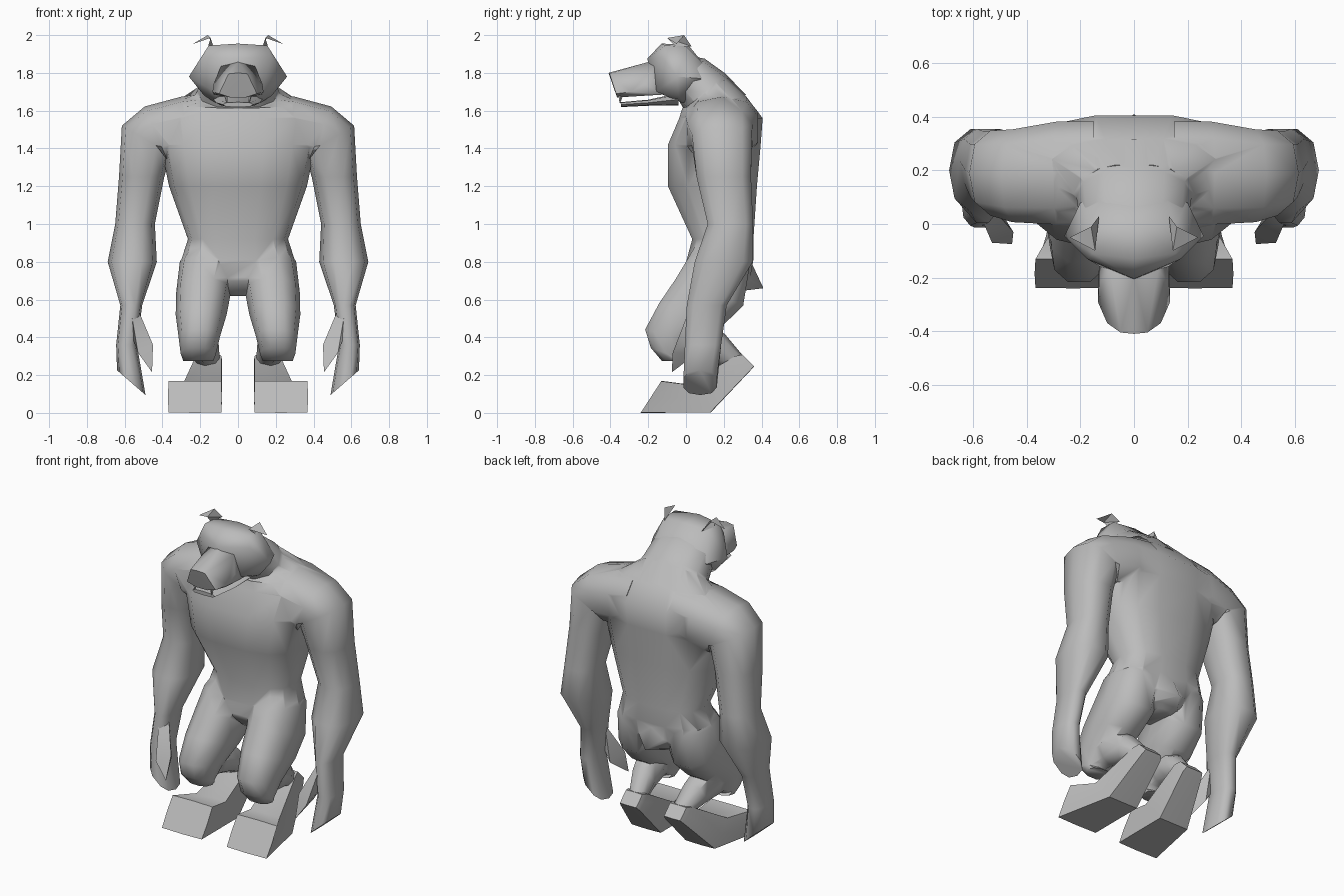
import bpy, bmesh, math
from mathutils import Vector, Matrix

if "Cube" in bpy.data.objects:
    bpy.data.objects.remove(bpy.data.objects["Cube"])

fur = bpy.data.materials.new("plain grey")
fur.diffuse_color = (0.5, 0.5, 0.5, 1)
fur.use_nodes = True
fur.node_tree.nodes["Principled BSDF"].inputs["Base Color"].default_value = fur.diffuse_color


def finish(name, bm, mirror=False, angle=50):
    bmesh.ops.recalc_face_normals(bm, faces=bm.faces[:])
    me = bpy.data.meshes.new(name)
    bm.to_mesh(me)
    bm.free()
    me.materials.append(fur)
    me.shade_smooth()
    me.set_sharp_from_angle(angle=math.radians(angle))
    ob = bpy.data.objects.new(name, me)
    bpy.context.collection.objects.link(ob)
    if mirror:
        mod = ob.modifiers.new("mirror", 'MIRROR')
        mod.use_axis = (True, False, False)
        mod.use_mirror_merge = False
    return ob


def loft(name, rings, n=10, p=2.0, mirror=False, axis='X', angle=50):
    """Skin rings of (x, y, z, half width, half depth, turn in degrees)."""
    bm = bmesh.new()
    loops = []
    for x, y, z, a, b, turn in rings:
        rot = Matrix.Rotation(math.radians(turn), 3, axis)
        loop = []
        for i in range(n):
            t = 2 * math.pi * i / n
            c, s = math.cos(t), math.sin(t)
            c = 0 if abs(c) < 1e-6 else math.copysign(abs(c) ** (2 / p), c)
            s = 0 if abs(s) < 1e-6 else math.copysign(abs(s) ** (2 / p), s)
            loop.append(bm.verts.new(Vector((x, y, z)) + rot @ Vector((a * c, b * s, 0))))
        loops.append(loop)
    for l0, l1 in zip(loops, loops[1:]):
        for i in range(n):
            j = (i + 1) % n
            bm.faces.new((l0[i], l0[j], l1[j], l1[i]))
    bm.faces.new(loops[0])
    bm.faces.new(loops[-1])
    return finish(name, bm, mirror, angle)


def hull(name, points, mirror=False, both=False, angle=30):
    """Convex shape; both=True also adds the left twin of every point."""
    bm = bmesh.new()
    for x, y, z in points:
        bm.verts.new((x, y, z))
        if both and x > 0:
            bm.verts.new((-x, y, z))
    bmesh.ops.convex_hull(bm, input=bm.verts[:])
    return finish(name, bm, mirror, angle)


def fuse(base, parts, angle):
    """Weld parts into base as one skin and drop the helpers."""
    for part in parts:
        mod = base.modifiers.new("weld", 'BOOLEAN')
        mod.operation, mod.solver, mod.object = 'UNION', 'EXACT', part
    dg = bpy.context.evaluated_depsgraph_get()
    me = bpy.data.meshes.new_from_object(base.evaluated_get(dg))
    base.modifiers.clear()
    base.data = me
    for part in parts:
        bpy.data.objects.remove(part)
    me.shade_smooth()
    me.set_sharp_from_angle(angle=math.radians(angle))


# Trunk from crotch to the base of the neck
body = loft("body", [
    (0, .19, .62, .07, .10, 0),
    (0, .18, .70, .22, .16, 0),
    (0, .18, .81, .30, .18, 0),
    (0, .195, .92, .265, .165, 0),
    (0, .14, 1.20, .365, .24, 0),
    (0, .15, 1.42, .41, .25, 0),
    (0, .185, 1.56, .43, .225, 0),
    (0, .15, 1.645, .33, .175, 10),
    (0, .10, 1.69, .21, .15, 35)], n=14, p=2.7)

# Neck running forward into the skull
neck = loft("neck", [
    (0, .16, 1.62, .28, .17, 22),
    (0, .10, 1.70, .215, .145, 42),
    (0, .03, 1.765, .205, .13, 58),
    (0, -.03, 1.79, .17, .11, 70)], n=12, p=2.2)

# Arms: shoulder, elbow, wrist, slanted fingers
arm = loft("arm", [
    (.15, .20, 1.53, .16, .19, 90),
    (.28, .19, 1.50, .175, .20, 97),
    (.43, .18, 1.47, .165, .18, 113),
    (.485, .19, 1.445, .15, .165, 150),
    (.51, .20, 1.25, .12, .15, 180),
    (.545, .235, 1.00, .105, .125, 180),
    (.56, .20, .80, .13, .16, 180),
    (.565, .11, .57, .058, .11, 180),
    (.59, .09, .36, .055, .10, 180),
    (.565, .075, .16, .10, .092, 139)], n=10, p=2.5, mirror=True, axis='Y')

# Legs: forward thigh with the shin folded back beneath it
thigh = loft("thigh", [
    (.14, .195, .92, .10, .13, 0),
    (.16, .175, .80, .148, .17, -8),
    (.182, .125, .64, .145, .20, -22),
    (.195, .025, .52, .135, .185, -20),
    (.205, -.08, .405, .11, .147, -15),
    (.21, -.105, .315, .094, .09, -20),
    (.21, -.07, .275, .08, .06, 0)], n=10, p=2.4, mirror=True)
shin = loft("shin", [
    (.205, -.08, .37, .07, .08, 80),
    (.20, .06, .39, .095, .11, 75),
    (.18, .17, .34, .08, .085, 65),
    (.155, .27, .265, .058, .05, 55)], n=8, mirror=True)

# Broad pointed tail stub
tail = hull("tail", [(.16, .29, .74), (0, .335, .82), (0, .41, .66),
                     (.11, .25, .64), (0, .22, .70)], both=True)
fuse(body, [neck, arm, thigh, shin, tail], 60)

# Skull: flat crown, jutting brow, pointed cheeks
hull("head", [(.155, 0, 1.94), (.155, -.11, 1.945), (0, -.13, 1.955), (0, .01, 1.95),
              (.175, -.13, 1.885), (0, -.205, 1.875), (.26, -.045, 1.78),
              (.20, .08, 1.77), (.12, .10, 1.84), (.125, -.16, 1.70),
              (.18, -.04, 1.68), (.10, .01, 1.63)], both=True, angle=50)

# Muzzle, lower jaw and fangs
hull("muzzle", [(0, -.41, 1.80), (.05, -.405, 1.795), (.10, -.37, 1.69),
                (.04, -.365, 1.67), (.135, -.29, 1.70), (.12, -.29, 1.685),
                (.13, -.22, 1.74), (0, -.19, 1.86), (.09, -.17, 1.835),
                (.13, -.12, 1.685), (.10, -.08, 1.69)], both=True, angle=50)
loft("lower_jaw", [
    (0, -.04, 1.66, .13, .033, 90),
    (0, -.20, 1.642, .115, .016, 90),
    (0, -.345, 1.632, .08, .013, 95)], n=8, p=3, mirror=False, angle=40)
loft("fang", [
    (.06, -.345, 1.685, .014, .014, 0),
    (.06, -.35, 1.64, .002, .002, 0)], n=5, mirror=True)

# Thin folded ears: a stem and a drooping leaf
bm = bmesh.new()
a, b, c, d, e = [bm.verts.new(q) for q in (
    (.13, .03, 1.94), (.16, -.05, 1.935), (.145, -.10, 1.985),
    (.16, -.01, 2.0), (.24, -.05, 1.953))]
for f in ((a, b, c), (a, c, d), (c, e, d)):
    bm.faces.new(f)
finish("ear", bm, mirror=True)

# Thumb hanging in front of the palm
hull("thumb", [(.53, .06, .55), (.56, .0, .50), (.45, -.03, .36), (.455, -.075, .215),
               (.53, -.07, .32), (.50, .05, .31), (.56, .04, .40)], mirror=True, angle=50)

# Long foot with raised heel
loft("foot", [
    (.228, -.185, .085, .143, .101, 57),
    (.19, .065, .077, .105, .10, 131),
    (.155, .30, .262, .070, .056, 135),
    (.155, .33, .278, .058, .044, 135)], n=8, p=30, mirror=True, angle=40)
